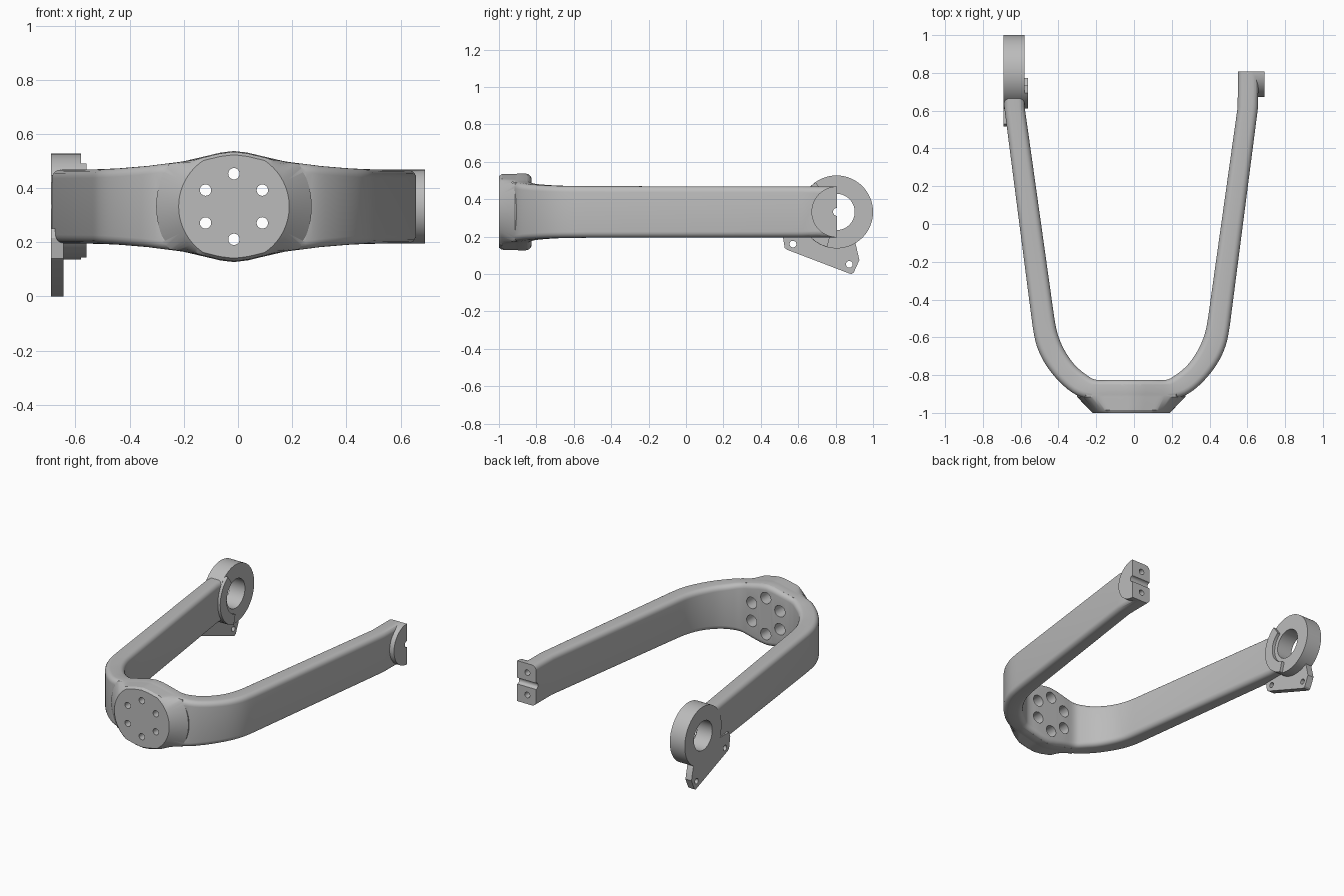
import bpy, bmesh, math
from mathutils import Vector

cube = bpy.data.objects.get("Cube")
if cube:
    bpy.data.objects.remove(cube)

MID_X, MID_Z = -0.015, 0.332      # symmetry plane of the fork, arm centre height
AXLE_Y = 0.805

grey = bpy.data.materials.new("satin_grey")
grey.use_nodes = True
COLOR = (0.5, 0.5, 0.5, 1)
grey.diffuse_color = COLOR
grey.node_tree.nodes["Principled BSDF"].inputs["Base Color"].default_value = COLOR


def loft(name, rings):
    """Skin closed rings of points and cap both ends."""
    bm = bmesh.new()
    loops = [[bm.verts.new(p) for p in ring] for ring in rings]
    n = len(loops[0])
    for a, b in zip(loops, loops[1:]):
        for i in range(n):
            j = (i + 1) % n
            bm.faces.new((a[i], a[j], b[j], b[i]))
    bm.faces.new(loops[0])
    bm.faces.new(loops[-1][::-1])
    bmesh.ops.recalc_face_normals(bm, faces=bm.faces)
    mesh = bpy.data.meshes.new(name)
    bm.to_mesh(mesh)
    bm.free()
    mesh.materials.append(grey)
    obj = bpy.data.objects.new(name, mesh)
    bpy.context.collection.objects.link(obj)
    return obj


def prism_x(name, outline, x0, x1):
    return loft(name, [[(x, y, z) for y, z in outline] for x in (x0, x1)])


def prism_y(name, outline, y0, y1):
    return loft(name, [[(x, y, z) for x, z in outline] for y in (y0, y1)])


def arc(u, v, r, a0=0, a1=360, n=48):
    closed = a1 - a0 == 360
    angles = [math.radians(a0 + (a1 - a0) * i / (n if closed else n - 1)) for i in range(n)]
    return [(u + r * math.cos(a), v + r * math.sin(a)) for a in angles]


def combine(obj, other, operation):
    """Apply a boolean and drop the helper."""
    mod = obj.modifiers.new("bool", "BOOLEAN")
    mod.operation, mod.solver, mod.object = operation, "EXACT", other
    bpy.ops.object.select_all(action="DESELECT")
    bpy.context.view_layer.objects.active = obj
    obj.select_set(True)
    bpy.ops.object.modifier_apply(modifier=mod.name)
    bpy.data.objects.remove(other)


# Half height of the fork against distance from the symmetry plane
PROFILE = [(0, .205), (.05, .199), (.1, .187), (.19, .166), (.3, .15), (.4, .141), (.5, .136)]


def half_height(u):
    u = abs(u)
    for (a, ha), (b, hb) in zip(PROFILE, PROFILE[1:]):
        if u <= b:
            return ha + (hb - ha) * (u - a) / (b - a)
    return PROFILE[-1][1]


# Bend of one side: outer point and inner point at each station
BEND = [Vector(v) for v in (
    (0, -.93, 0, -.825), (.1, -.93, .1, -.825), (.19, -.93, .185, -.825),
    (.29, -.905, .235, -.8), (.38, -.835, .3, -.745), (.455, -.74, .355, -.665),
    (.5, -.645, .39, -.58), (.522, -.54, .408, -.49), (.537, -.43, .422, -.39))]


def smooth_bend(steps=4):
    pts = [Vector((-.1, -.93, -.1, -.825))] + BEND
    out = []
    for p0, p1, p2, p3 in zip(pts, pts[1:], pts[2:], pts[3:]):
        for k in range(steps):
            t = k / steps
            out.append(0.5 * (2 * p1 + (p2 - p0) * t + (2 * p0 - 5 * p1 + 4 * p2 - p3) * t ** 2
                              + (3 * p1 - p0 - 3 * p2 + p3) * t ** 3))
    return out + [BEND[-2]]


def side_stations(end_y):
    tail = [Vector((.672, .62, .564, .62)), Vector((.674, end_y, .565, end_y))]
    return smooth_bend() + tail


def section(station, side):
    """Rounded rectangle spanning the outer and inner points."""
    outer, inner = Vector(station[:2]), Vector(station[2:])
    width = (inner - outer).length
    h = half_height((outer.x + inner.x) / 2)
    r = 0.032
    pts = []
    for cu, cz, start in ((width - r, h - r, 0), (r, h - r, 90),
                          (r, r - h, 180), (width - r, r - h, 270)):
        for u, z in arc(cu, cz, r, start, start + 90, 6):
            p = outer.lerp(inner, u / width)
            pts.append((MID_X + side * p.x, p.y, MID_Z + z))
    return pts


# Fork body: one loft from the ring side, round the bend, to the open end
left_end, right_end = side_stations(.685), side_stations(.807)
rings = [section(s, -1) for s in reversed(left_end)] + [section(s, 1) for s in right_end[1:]]
fork = loft("fork_arm", rings)

# Raised round mounting pad with a sloping rim
pad_rings = []
for y, radius, inset in ((-1, .204, .014), (-.985, .219, .003), (-.915, .287, .001), (-.85, .287, .001)):
    ring = []
    for u, z in arc(0, 0, radius, n=96):
        limit = half_height(u) - inset
        ring.append((MID_X + u, y, MID_Z + max(-limit, min(limit, z))))
    pad_rings.append(ring)
combine(fork, loft("pad", pad_rings), "UNION")

# Half-round boss on the open end
boss = prism_x("boss", arc(.807, MID_Z, .136, 90, 270, 40), .62, .69)
combine(fork, boss, "UNION")

# Counterbored bolt circle
for u, z in arc(MID_X, MID_Z, .121, 30, 390, 6):
    combine(fork, prism_y("bolt_hole", arc(u, z, .021, n=24), -1.1, -.7), "DIFFERENCE")
    combine(fork, prism_y("counterbore", arc(u, z, .038, n=32), -.93, -.7), "DIFFERENCE")

# Axle groove and cap screw holes in the open end
combine(fork, prism_x("groove", arc(.807, MID_Z, .021, n=24), .4, .8), "DIFFERENCE")
for dz in (-.075, .075):
    hole = prism_y("screw_hole", arc(.615, MID_Z + dz, .019, n=24), .7, .9)
    combine(fork, hole, "DIFFERENCE")

# Bearing ring on the other arm
ring = prism_x("bearing_ring", arc(AXLE_Y, MID_Z, .195, n=80), -.691, -.58)
combine(ring, prism_x("bore", arc(AXLE_Y, MID_Z, .097, n=64), -.8, -.5), "DIFFERENCE")

# Raised collar on the inner face of the ring
collar_outline = arc(AXLE_Y, MID_Z, .194, 125, 255, 32) + arc(AXLE_Y, MID_Z, .125, 125, 255, 32)[::-1]
collar = prism_x("ring_collar", collar_outline, -.6, -.56)

# Bracket plate hanging below the ring
tab = prism_x("bracket_tab", [(.515, .215), (.528, .14), (.54, .13), (.87, .004), (.885, 0), (.897, .008),
                              (.927, .075), (.905, .17), (.87, .215), (.64, .25), (.53, .25)], -.69, -.645)
for y, z in ((.572, .16), (.873, .052)):
    combine(tab, prism_x("tab_hole", arc(y, z, .018, n=24), -.8, -.5), "DIFFERENCE")

# Smooth shading with crisp edges
for obj in (fork, ring, collar, tab):
    bpy.ops.object.select_all(action="DESELECT")
    bpy.context.view_layer.objects.active = obj
    obj.select_set(True)
    bpy.ops.object.shade_smooth_by_angle(angle=math.radians(32))
